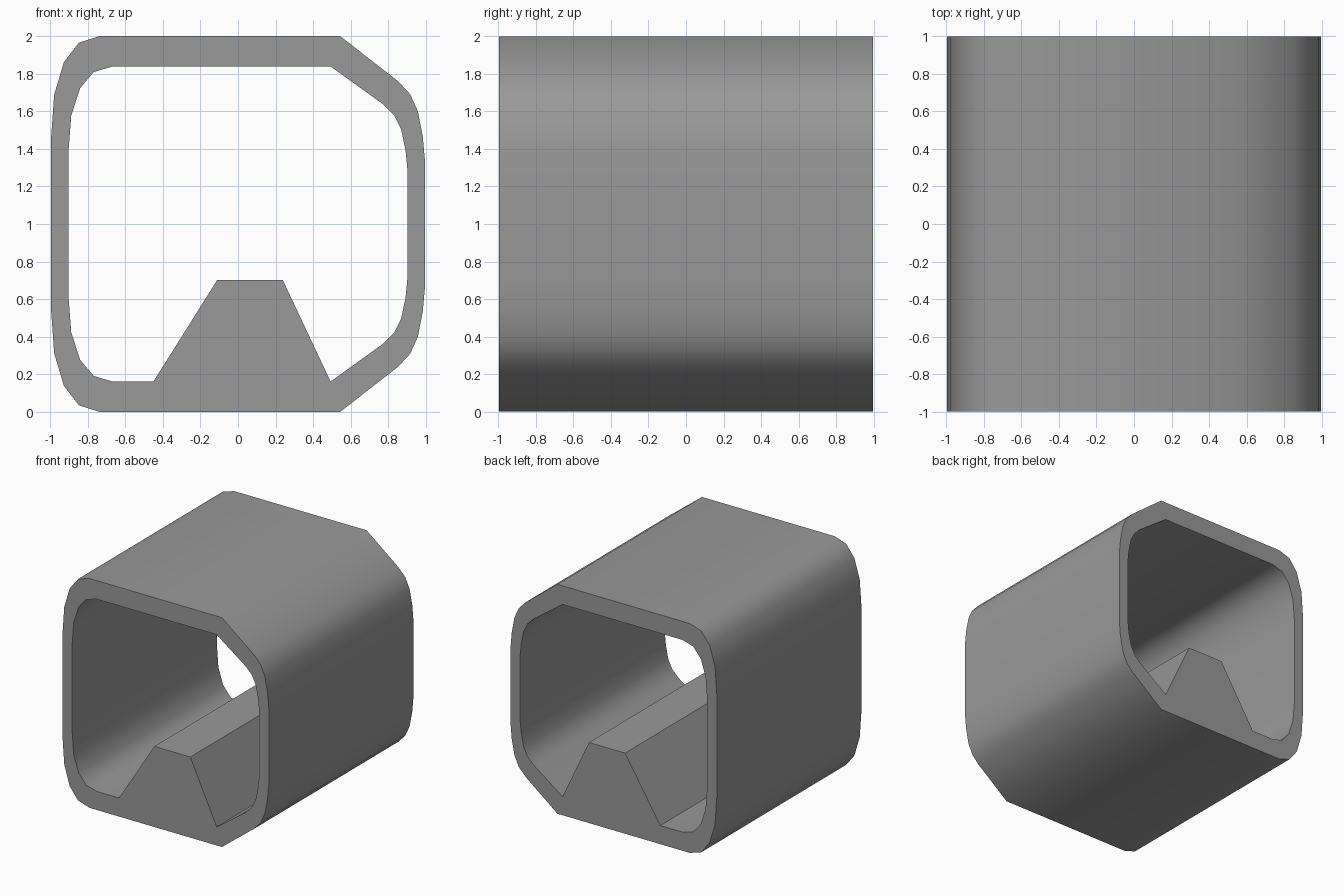
import bpy, bmesh, math

if "Cube" in bpy.data.objects:
    bpy.data.objects.remove(bpy.data.objects["Cube"])

# Upper half of the outer section, right to left, as (x, z - 1)
upper = [(0.995, 0.33), (0.983, 0.465), (0.957, 0.60), (0.916, 0.69), (0.851, 0.76),
         (0.543, 1.0), (-0.735, 1.0), (-0.846, 0.965), (-0.926, 0.862),
         (-0.978, 0.688), (-0.995, 0.45)]
outer = upper + [(x, -z) for x, z in reversed(upper)]
# Inner wall is the outer section scaled down
inner = [(x * 0.907, z * 0.838) for x, z in outer]
# Raised ridge on the floor, left to right
ridge = [(-0.45, -0.838), (-0.11, -0.297), (0.238, -0.297)]

n = len(outer)
half = 0.997                # half the length
floor_left = n - 1 - 6      # bottom-left corner; the next point is bottom-right
bm = bmesh.new()


def ring(points, y):
    return [bm.verts.new((x, y, z + 1)) for x, z in points]


def skin(a, b):
    for i in range(len(a)):
        j = (i + 1) % len(a)
        bm.faces.new((a[i], a[j], b[j], b[i]))


rings = []
for y in (-half, half):
    out, inn, hump = ring(outer, y), ring(inner, y), ring(ridge, y)
    # End cap, with the ridge merged into the floor face
    for i in range(n):
        j = (i + 1) % n
        extra = hump if i == floor_left else []
        bm.faces.new([out[j], out[i], inn[i]] + extra + [inn[j]])
    rings.append((out, inn[:floor_left + 1] + hump + inn[floor_left + 1:]))

# Outer and inner walls along the length
skin(rings[0][0], rings[1][0])
skin(rings[0][1], rings[1][1])
bmesh.ops.recalc_face_normals(bm, faces=bm.faces)

mesh = bpy.data.meshes.new("tunnel_segment")
bm.to_mesh(mesh)
bm.free()
obj = bpy.data.objects.new("tunnel_segment", mesh)
bpy.context.collection.objects.link(obj)

# Darker grey
grey = bpy.data.materials.new("dark_grey")
grey.diffuse_color = (0.32, 0.32, 0.32, 1)
grey.use_nodes = True
grey.node_tree.nodes["Principled BSDF"].inputs["Base Color"].default_value = grey.diffuse_color
mesh.materials.append(grey)

bpy.context.view_layer.objects.active = obj
obj.select_set(True)
bpy.ops.object.shade_smooth_by_angle(angle=math.radians(42))
